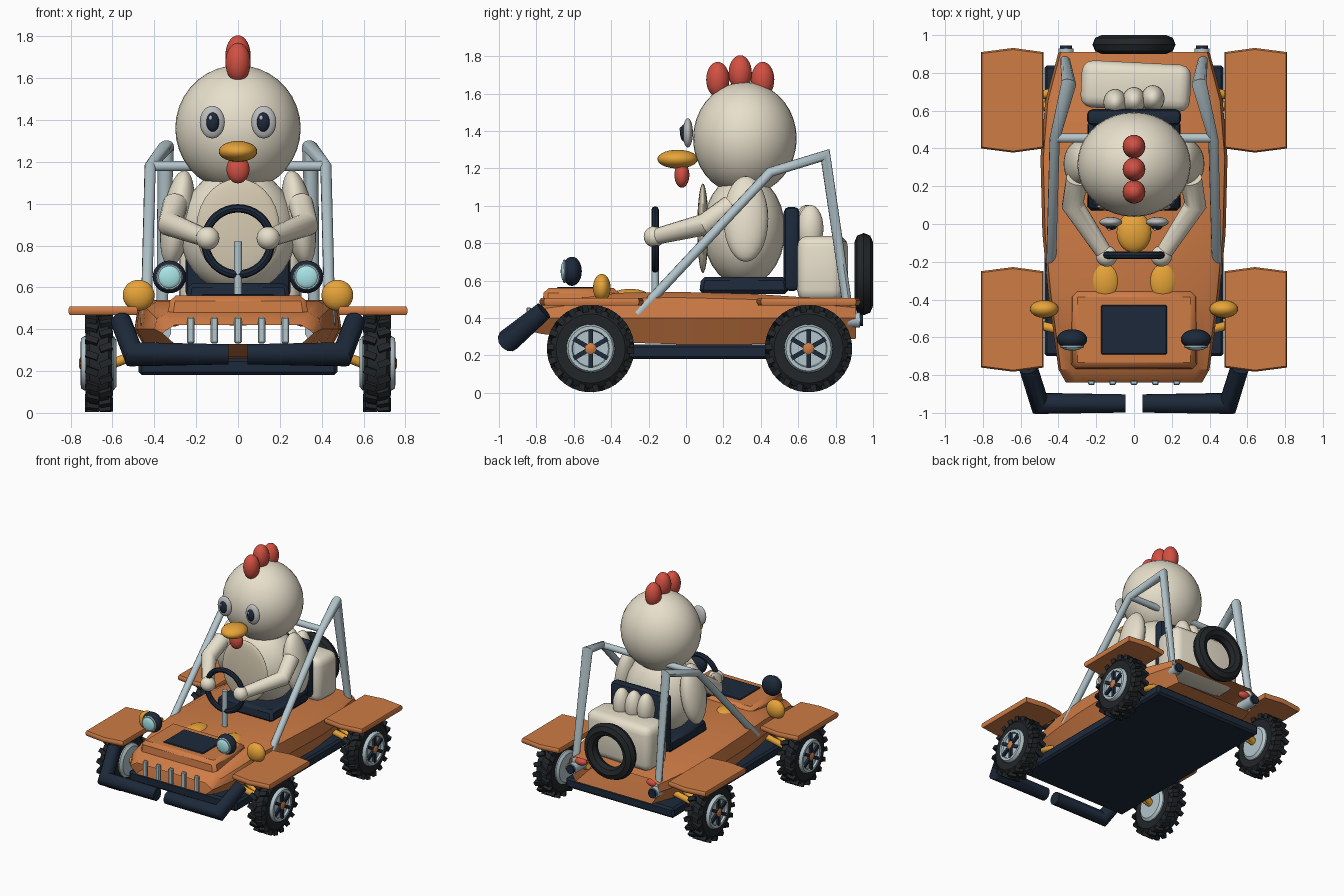
import bpy, bmesh, math
from mathutils import Vector, Matrix

if "Cube" in bpy.data.objects:
    bpy.data.objects.remove(bpy.data.objects["Cube"])

def mat(name, c):
    m = bpy.data.materials.new(name)
    m.diffuse_color = (*c, 1)
    m.use_nodes = True
    m.node_tree.nodes["Principled BSDF"].inputs["Base Color"].default_value = m.diffuse_color
    return m

ORANGE = mat("orange", (0.62, 0.2, 0.06))
DARK = mat("dark_blue", (0.012, 0.022, 0.042))
BLACK = mat("rubber", (0.016, 0.019, 0.022))
CREAM = mat("cream", (0.8, 0.74, 0.6))
TAN = mat("belly_cream", (0.68, 0.6, 0.45))
YELLOW = mat("yellow", (0.8, 0.37, 0.04))
RED = mat("red", (0.65, 0.08, 0.055))
STEEL = mat("steel", (0.45, 0.56, 0.6))
WHITE = mat("eye_grey", (0.5, 0.5, 0.5))
LENS = mat("lens", (0.4, 0.78, 0.8))

def finish(name, bm, m, angle=35):
    bmesh.ops.recalc_face_normals(bm, faces=bm.faces)
    me = bpy.data.meshes.new(name)
    bm.to_mesh(me)
    bm.free()
    ob = bpy.data.objects.new(name, me)
    bpy.context.collection.objects.link(ob)
    me.materials.append(m)
    bpy.ops.object.select_all(action='DESELECT')
    ob.select_set(True)
    bpy.context.view_layer.objects.active = ob
    bpy.ops.object.shade_smooth_by_angle(angle=math.radians(angle))
    return ob

def ball(name, c, r, m, rot_y=0, seg=28):
    bm = bmesh.new()
    M = Matrix.Translation(c) @ Matrix.Rotation(rot_y, 4, 'Y') @ Matrix.Diagonal((*r, 1))
    bmesh.ops.create_uvsphere(bm, u_segments=seg, v_segments=seg // 2, radius=1, matrix=M)
    return finish(name, bm, m, 60)

def box(name, c, size, m, bevel=0.0, taper=1.0, seg=1, rot_z=0):
    bm = bmesh.new()
    bmesh.ops.create_cube(bm, size=1)
    for v in bm.verts:
        k = taper if v.co.z > 0 else 1
        v.co = Vector((v.co.x * size[0] * k, v.co.y * size[1] * k, v.co.z * size[2]))
    if bevel:
        bmesh.ops.bevel(bm, geom=bm.edges[:], offset=bevel, segments=seg, profile=0.5, affect='EDGES')
    bm.transform(Matrix.Translation(c) @ Matrix.Rotation(rot_z, 4, 'Z'))
    return finish(name, bm, m)

def loft(name, rings, m, caps=True, angle=35):
    bm = bmesh.new()
    vs = [[bm.verts.new(p) for p in ring] for ring in rings]
    n = len(vs[0])
    for a, b in zip(vs, vs[1:]):
        for i in range(n):
            bm.faces.new((a[i], a[(i + 1) % n], b[(i + 1) % n], b[i]))
    if caps:
        bm.faces.new(vs[0])
        bm.faces.new(vs[-1])
    return finish(name, bm, m, angle)

def tube(name, pts, r, m, n=12):
    pts = [Vector(p) for p in pts]
    rs = r if isinstance(r, (list, tuple)) else [r] * len(pts)
    rings = []
    ref = (pts[1] - pts[0]).orthogonal().normalized()
    for i, p in enumerate(pts):
        a = (p - pts[i - 1]).normalized() if i else None
        b = (pts[i + 1] - p).normalized() if i < len(pts) - 1 else None
        t = ((a or b) + (b or a)).normalized()
        k = 1 / max(0.5, t.dot(a or b))
        ref = (ref - t * ref.dot(t)).normalized()
        side = t.cross(ref)
        rings.append([p + (ref * math.cos(q) + side * math.sin(q)) * rs[i] * k
                      for q in [2 * math.pi * j / n for j in range(n)]])
    return loft(name, rings, m)

def lathe(name, prof, c, m, axis='X', n=32, closed=False):
    """Revolve (offset, radius) pairs around an axis through c."""
    rings = []
    for o, r in prof + (prof[:1] if closed else []):
        ring = []
        for j in range(n):
            u, v = r * math.cos(2 * math.pi * j / n), r * math.sin(2 * math.pi * j / n)
            ring.append(Vector(c) + Vector((o, u, v) if axis == 'X' else (u, o, v)))
        rings.append(ring)
    return loft(name, rings, m, caps=not closed)

def torus(name, c, R, r, m, k=10, n=36):
    prof = [(r * math.sin(2 * math.pi * i / k), R + r * math.cos(2 * math.pi * i / k)) for i in range(k)]
    return lathe(name, prof, c, m, 'Y', n, True)

# hollow body shell, open at nose and tail
def section(y, w, zb, zt):
    zm = max(zb + 0.02, min(0.40, zt - 0.04))
    half = [(0.84 * w, zb), (w, zm), (0.97 * w, zt - 0.03), (0.84 * w, zt)]
    return [(x, y, z) for x, z in half] + [(-x, y, z) for x, z in reversed(half)]

loft("body_shell", [section(*s) for s in [
    (-0.84, 0.36, 0.33, 0.42), (-0.77, 0.40, 0.315, 0.48), (-0.36, 0.455, 0.27, 0.535),
    (-0.05, 0.485, 0.26, 0.54), (0.35, 0.495, 0.26, 0.53), (0.65, 0.47, 0.27, 0.51),
    (0.91, 0.40, 0.29, 0.485)]], ORANGE, caps=False)
box("floor_pan", (0, 0.07, 0.22), (0.95, 1.54, 0.08), DARK, 0.015)

# hood with dark panel and grille bars
box("hood", (0, -0.56, 0.5), (0.68, 0.42, 0.12), ORANGE, 0.025, 0.95)
box("hood_panel", (0, -0.56, 0.56), (0.35, 0.26, 0.015), DARK, 0.005)
for i in range(5):
    box("grille_bar", ((i - 2) * 0.113, -0.84, 0.395), (0.036, 0.025, 0.125), STEEL, 0.006)

# seat, load and spare tyre
box("seat_base", (0, 0.31, 0.575), (0.5, 0.48, 0.09), DARK, 0.02, 0.95)
box("seat_back", (0, 0.565, 0.77), (0.5, 0.085, 0.45), DARK, 0.03, 1.0, 2)
box("cargo_sack", (0.01, 0.73, 0.665), (0.58, 0.25, 0.35), CREAM, 0.06, 1.0, 3, -0.05)
torus("spare_tyre", (0, 0.95, 0.635), 0.17, 0.05, BLACK, 8)

# steering
torus("steering_wheel", (0, -0.165, 0.82), 0.158, 0.02, DARK, 8)
tube("steering_column", [(0, -0.165, 0.52), (0, -0.165, 0.82)], 0.02, STEEL)

# driver
ball("driver_body", (0, 0.31, 0.87), (0.28, 0.22, 0.3), CREAM)
ball("driver_belly", (0, 0.09, 0.88), (0.2, 0.03, 0.24), TAN)
ball("driver_head", (0, 0.315, 1.36), (0.3, 0.277, 0.302), CREAM, seg=36)
for y, z in ((0.17, 1.675), (0.29, 1.71), (0.41, 1.675)):
    ball("comb", (0, y, z), (0.06, 0.062, 0.095), RED)
ball("beak", (0, -0.045, 1.25), (0.092, 0.108, 0.05), YELLOW)
ball("wattle", (0, -0.022, 1.165), (0.055, 0.04, 0.068), RED)
for x in (-0.1, 0, 0.1):
    ball("tail_feather", (x, 0.655 + x * 0.1, 0.88), (0.062, 0.07, 0.125), CREAM)

# everything mirrored left and right
for s in (-1, 1):
    ball("eye", (s * 0.123, 0.01, 1.39), (0.06, 0.027, 0.078), WHITE)
    ball("pupil", (s * 0.121, -0.01, 1.39), (0.031, 0.022, 0.046), DARK)
    ball("eye_glint", (s * 0.121 - 0.01, -0.028, 1.41), (0.009, 0.007, 0.012), WHITE, seg=12)
    ball("wing", (s * 0.29, 0.32, 0.93), (0.075, 0.12, 0.232), CREAM, -s * 0.16)
    tube("arm", [(s * 0.3, 0.24, 1.0), (s * 0.325, 0.1, 0.9), (s * 0.15, -0.165, 0.835)],
         [0.06, 0.055, 0.043], CREAM, 16)
    ball("elbow", (s * 0.32, 0.1, 0.9), (0.058, 0.058, 0.058), CREAM)
    ball("hand", (s * 0.145, -0.17, 0.835), (0.056, 0.056, 0.056), CREAM)
    ball("foot", (s * 0.152, -0.3, 0.51), (0.08, 0.11, 0.046), YELLOW)

    # lamps
    ball("headlamp", (s * 0.328, -0.61, 0.65), (0.08, 0.053, 0.078), DARK)
    torus("headlamp_ring", (s * 0.328, -0.65, 0.65), 0.055, 0.008, STEEL, 6, 24)
    ball("headlamp_lens", (s * 0.328, -0.65, 0.65), (0.056, 0.02, 0.056), LENS)
    ball("side_lamp", (s * 0.475, -0.45, 0.562), (0.076, 0.047, 0.074), YELLOW)
    ball("tail_lamp", (s * 0.315, 0.87, 0.44), (0.05, 0.03, 0.028), RED)

    # bumper, cage and exhaust
    tube("front_bumper", [(s * 0.045, -0.95, 0.28), (s * 0.5, -0.95, 0.28), (s * 0.56, -0.76, 0.44)], 0.05, DARK)
    tube("cage_side", [(s * 0.44, -0.26, 0.42), (s * 0.42, 0.45, 1.18), (s * 0.345, 0.745, 1.27),
                       (s * 0.365, 0.87, 0.42)], 0.026, STEEL)
    tube("exhaust", [(s * 0.36, 0.78, 0.39), (s * 0.36, 0.93, 0.39)], 0.042, STEEL)
    tube("exhaust_tip", [(s * 0.36, 0.92, 0.39), (s * 0.36, 0.945, 0.39)], 0.034, DARK)

    for yw in (-0.51, 0.655):
        # fender slab
        yc, lo, hi = yw - (0 if yw > 0 else -0.005), 0.468, 0.508
        out = [(0.48, -0.255), (0.64, -0.277), (0.81, -0.255), (0.81, 0.255), (0.64, 0.277), (0.48, 0.255)]
        loft("fender", [[(s * (0.645 + (x - 0.645) * k), yc + y * k, z) for x, y in out]
                        for k, z in ((0.97, lo), (1, lo + 0.012), (1, hi - 0.012), (0.97, hi))], ORANGE)
        # suspension arms
        for dy in (-0.06, 0.06):
            tube("suspension_arm", [(s * 0.36, yw + dy, 0.33), (s * 0.6, yw, 0.235)], 0.024, YELLOW)
        # wheel
        c = Vector((s * 0.665, yw, 0.237))
        lathe("tyre", [(-0.06, 0.125), (-0.065, 0.185), (-0.045, 0.213), (0.045, 0.213),
                       (0.065, 0.185), (0.06, 0.125)], c, BLACK, closed=True)
        bm = bmesh.new()
        for i in range(36):
            row = 1 if i % 2 else -1
            M = (Matrix.Translation(c) @ Matrix.Rotation(i * math.pi / 18, 4, 'X')
                 @ Matrix.Translation((row * 0.033, 0, 0.214)) @ Matrix.Rotation(row * 0.35, 4, 'Z')
                 @ Matrix.Diagonal((0.06, 0.032, 0.038, 1)))
            bmesh.ops.create_cube(bm, size=1, matrix=M)
        finish("tyre_tread", bm, BLACK)
        lathe("rim", [(s * -0.085, 0.11), (s * -0.07, 0.13), (s * 0.07, 0.13), (s * 0.085, 0.12),
                      (s * 0.085, 0.1), (s * 0.07, 0.095)], c, STEEL)
        bm = bmesh.new()
        for i in range(6):
            M = (Matrix.Translation(c + Vector((s * 0.075, 0, 0))) @ Matrix.Rotation(i * math.pi / 3, 4, 'X')
                 @ Matrix.Translation((0, 0, 0.06)) @ Matrix.Diagonal((0.025, 0.024, 0.09, 1)))
            bmesh.ops.create_cube(bm, size=1, matrix=M)
        finish("wheel_spokes", bm, DARK)
        lathe("hub", [(s * 0.06, 0.03), (s * 0.088, 0.03), (s * 0.094, 0.02)], c, ORANGE, n=12)

tube("cage_crossbar", [(-0.42, 0.455, 1.18), (0.42, 0.455, 1.18)], 0.025, STEEL)
